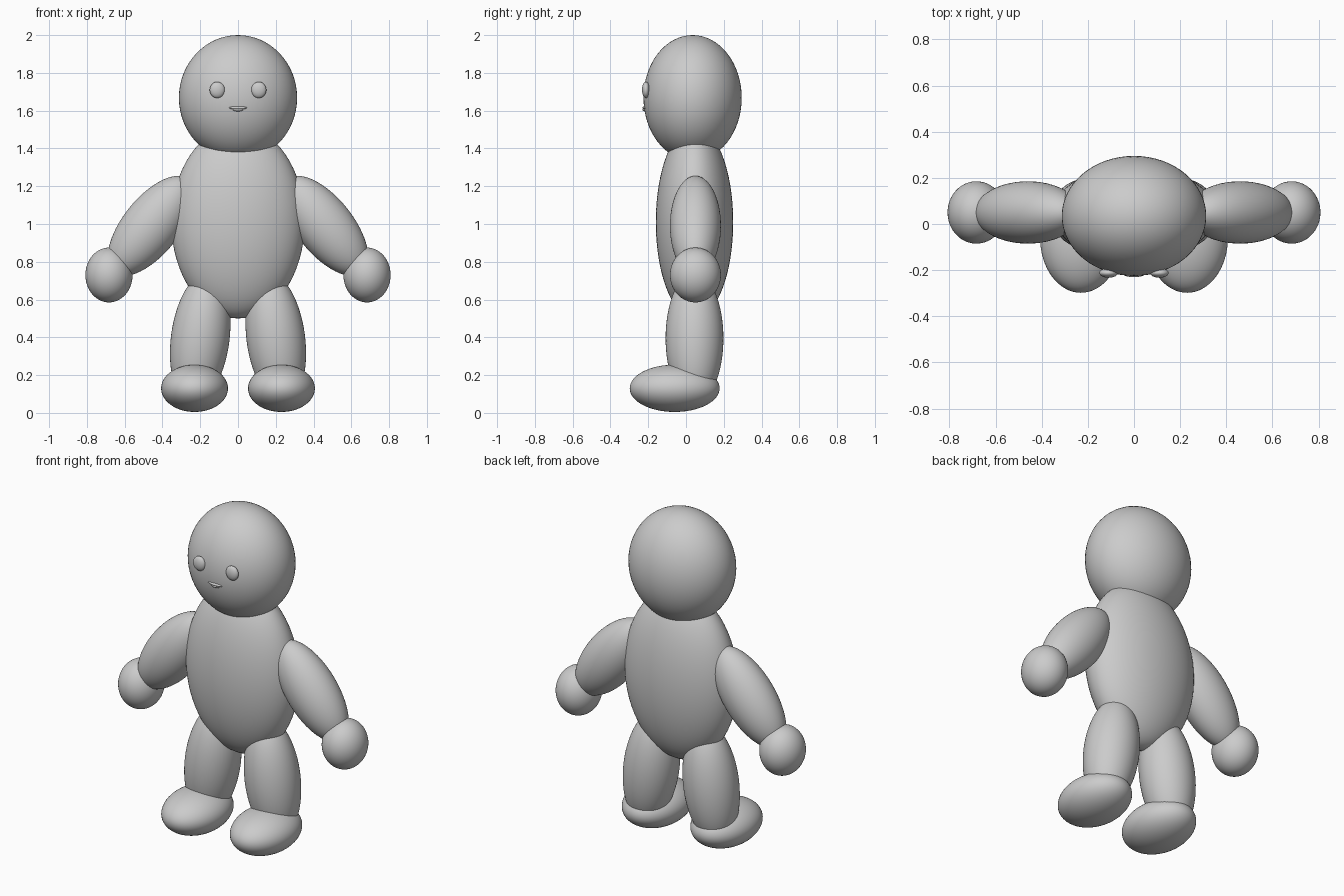
import bpy
from math import radians

cube = bpy.data.objects.get("Cube")
if cube:
    bpy.data.objects.remove(cube, do_unlink=True)

# One matte grey for the whole figure
grey = bpy.data.materials.new("plain grey")
grey.use_nodes = True
colour = (0.6, 0.6, 0.6, 1)
grey.diffuse_color = colour
shader = next(n for n in grey.node_tree.nodes if n.type == 'BSDF_PRINCIPLED')
shader.inputs["Base Color"].default_value = colour


def ellipsoid(name, centre, radii, tilt=0, segments=64, rings=32):
    """Smooth ellipsoid; tilt leans its top towards +x, in degrees."""
    bpy.ops.mesh.primitive_uv_sphere_add(segments=segments, ring_count=rings, radius=1,
                                         location=centre, rotation=(0, radians(tilt), 0))
    part = bpy.context.object
    part.name = name
    part.scale = radii
    part.data.materials.append(grey)
    bpy.ops.object.shade_smooth()
    return part


def pair(name, centre, radii, tilt=0, **detail):
    """Mirrored parts; tilt leans the tops inwards."""
    x, y, z = centre
    for side, sign in (("left", 1), ("right", -1)):
        ellipsoid(f"{side}_{name}", (sign * x, y, z), radii, -sign * tilt, **detail)


# Body
ellipsoid("head", (0, 0.035, 1.668), (0.313, 0.26, 0.332))
ellipsoid("torso", (0, 0.045, 1.01), (0.353, 0.205, 0.51))

# Limbs
pair("arm", (0.46, 0.05, 0.99), (0.15, 0.135, 0.317), tilt=38.6)
pair("hand", (0.683, 0.05, 0.73), (0.125, 0.135, 0.145))
pair("leg", (0.2, 0.045, 0.395), (0.155, 0.153, 0.35), tilt=7.5)
pair("foot", (0.23, -0.06, 0.13), (0.177, 0.238, 0.125))

# Face
pair("eye", (0.11, -0.212, 1.71), (0.04, 0.021, 0.043), segments=32, rings=16)
ellipsoid("upper_lip", (0, -0.216, 1.615), (0.048, 0.014, 0.009), segments=32, rings=16)
ellipsoid("lower_lip", (0, -0.216, 1.605), (0.028, 0.014, 0.009), segments=32, rings=16)
